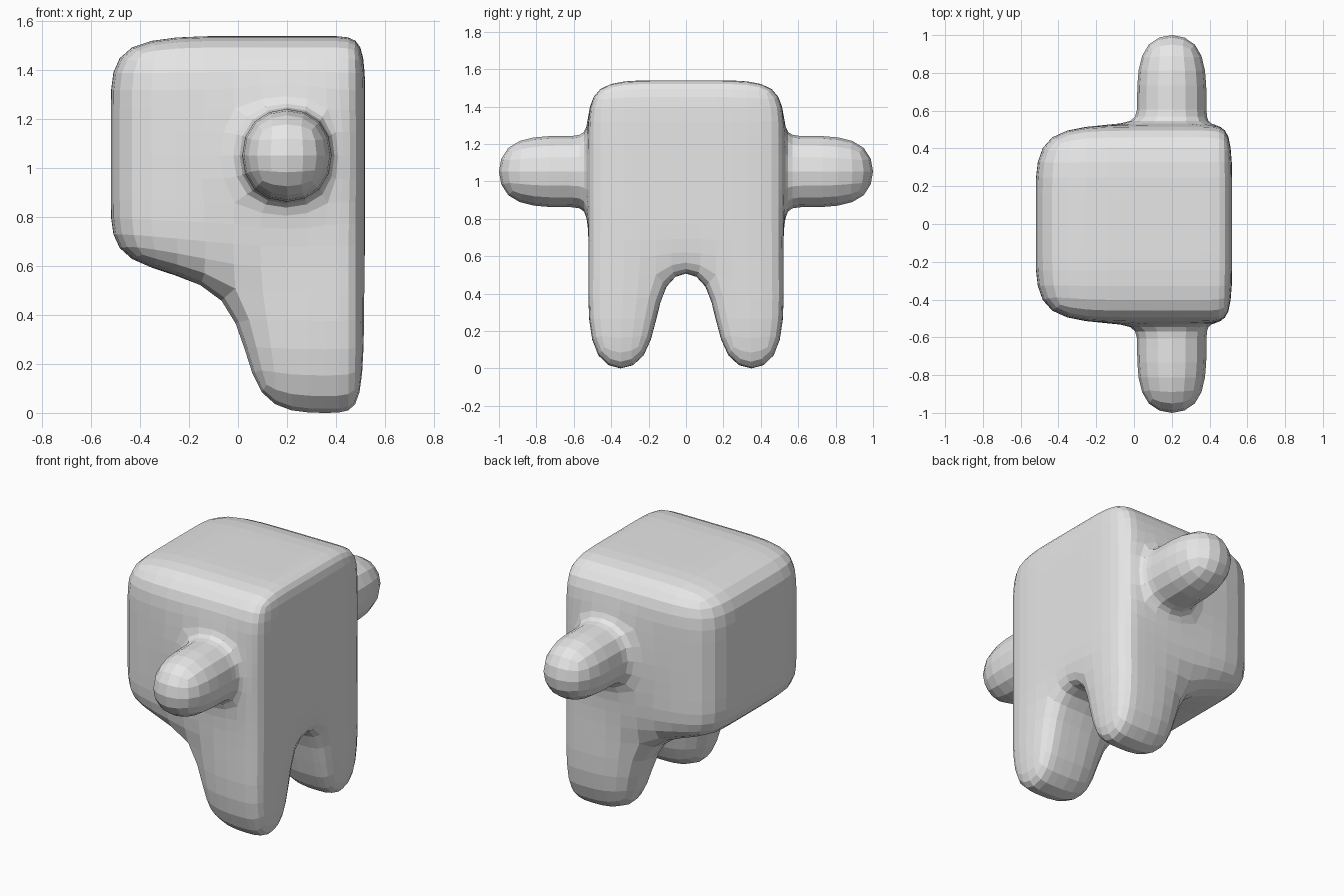
import bpy, bmesh

if "Cube" in bpy.data.objects:
    bpy.data.objects.remove(bpy.data.objects["Cube"])

# Control cage grid lines, smoothed later by subdivision
XS = [-0.52, 0.0, 0.40, 0.52]
YS = [-1.035, -0.60, -0.52, -0.15, 0.15, 0.52, 0.60, 1.035]
ZS = [-0.023, 0.53, 0.845, 1.26, 1.54]

# Torso block
cells = {(i, j, k) for i in range(3) for j in (2, 3, 4) for k in (1, 2, 3)}
# Two legs under the +x half
cells |= {(i, j, 0) for i in (1, 2) for j in (2, 4)}
# Two stubby arms, each with a short root section
cells |= {(1, j, 2) for j in (0, 1, 5, 6)}


def position(i, j, k):
    x, y, z = XS[i], YS[j], ZS[k]
    if k == 0:                      # leg tips taper inwards
        if i == 1:
            x = 0.03
        side = 1 if y > 0 else -1
        y = side * (0.17 if abs(y) < 0.3 else 0.53)
    if k == 1 and i == 0:           # belly rises away from the legs
        z = 0.60
    return x, y, z


bm = bmesh.new()
verts = {}


def vert(key):
    if key not in verts:
        verts[key] = bm.verts.new(position(*key))
    return verts[key]


# Skin the outside of the cells
for c in sorted(cells):
    for axis in range(3):
        for step in (0, 1):
            n = list(c)
            n[axis] += 1 if step else -1
            if tuple(n) in cells:
                continue
            a, b = (axis + 1) % 3, (axis + 2) % 3
            loop = []
            for da, db in ((0, 0), (1, 0), (1, 1), (0, 1)):
                p = list(c)
                p[axis] += step
                p[a] += da
                p[b] += db
                loop.append(vert(tuple(p)))
            bm.faces.new(loop if step else loop[::-1])
bmesh.ops.recalc_face_normals(bm, faces=bm.faces[:])

mesh = bpy.data.meshes.new("body")
bm.to_mesh(mesh)
bm.free()
body = bpy.data.objects.new("body", mesh)
bpy.context.collection.objects.link(body)

# Rounded, faceted surface
sub = body.modifiers.new("rounding", 'SUBSURF')
sub.levels = sub.render_levels = 2

grey = bpy.data.materials.new("plain grey")
grey.diffuse_color = (0.8, 0.8, 0.8, 1.0)
grey.use_nodes = True
grey.node_tree.nodes["Principled BSDF"].inputs["Base Color"].default_value = grey.diffuse_color
mesh.materials.append(grey)
